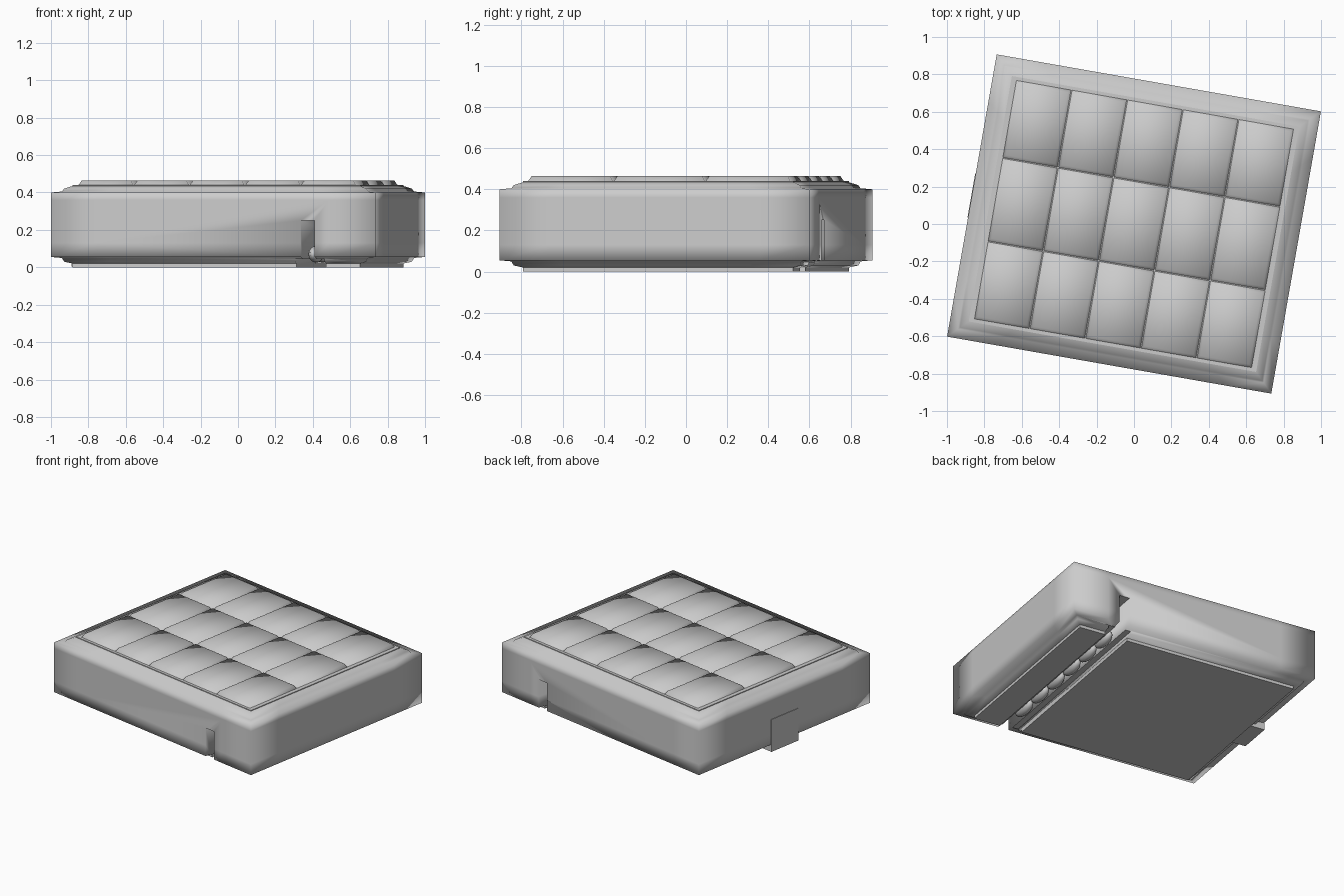
import bpy, bmesh, math
from mathutils import Matrix

if "Cube" in bpy.data.objects:
    bpy.data.objects.remove(bpy.data.objects["Cube"])

TURN = Matrix.Rotation(math.radians(-9.97), 4, 'Z')
HX, HY = 0.88, 0.766          # half sizes of the block before turning

grey = bpy.data.materials.new("plain_grey")
grey.use_nodes = True
grey.diffuse_color = (0.6, 0.6, 0.6, 1)
grey.node_tree.nodes["Principled BSDF"].inputs["Base Color"].default_value = (0.6, 0.6, 0.6, 1)


def finish(bm, name, smooth=False):
    bmesh.ops.recalc_face_normals(bm, faces=bm.faces)
    bm.transform(TURN)
    for f in bm.faces:
        f.smooth = smooth
    mesh = bpy.data.meshes.new(name)
    bm.to_mesh(mesh)
    bm.free()
    mesh.materials.append(grey)
    ob = bpy.data.objects.new(name, mesh)
    bpy.context.collection.objects.link(ob)
    return ob


def rect_ring(bm, hx, hy, z, cut=0.0):
    """Closed loop of vertices round a rectangle, with optional extra points near corners."""
    pts = []
    corners = [(-hx, -hy), (hx, -hy), (hx, hy), (-hx, hy)]
    for i, (x, y) in enumerate(corners):
        nx, ny = corners[(i + 1) % 4]
        pts.append((x, y))
        if cut:
            k = cut / math.hypot(nx - x, ny - y)
            pts += [(x + (nx - x) * t, y + (ny - y) * t) for t in (k, 1 - k)]
    return [bm.verts.new((x, y, z)) for x, y in pts]


def loft(bm, rings):
    for a, b in zip(rings, rings[1:]):
        for i in range(len(a)):
            j = (i + 1) % len(a)
            bm.faces.new((a[i], a[j], b[j], b[i]))
    bm.faces.new(rings[0][::-1])
    bm.faces.new(rings[-1])


def add_box(bm, x0, x1, y0, y1, z0, z1):
    m = Matrix.Translation(((x0 + x1) / 2, (y0 + y1) / 2, (z0 + z1) / 2)) @ \
        Matrix.Diagonal((x1 - x0, y1 - y0, z1 - z0, 1))
    bmesh.ops.create_cube(bm, size=1, matrix=m)


def box(name, *ext):
    bm = bmesh.new()
    add_box(bm, *ext)
    return finish(bm, name)


# Block body: inset and height of each ring, bottom to top
profile = [(0.1, 0.02), (0.06, 0.03), (0.05, 0.05), (0, 0.055), (0, 0.13),
           (0, 0.36), (0, 0.4), (0.05, 0.405), (0.06, 0.42), (0.1, 0.435)]
bm = bmesh.new()
loft(bm, [rect_ring(bm, HX - d, HY - d, z, 0.25) for d, z in profile])
body = finish(bm, "block_body")

# Slot across the underside, wide at the mouth and narrow above
for i, ext in enumerate([(0.475, 0.55, -1, 1, -0.1, 0.25), (0.435, 0.595, -1, 1, -0.1, 0.045)]):
    cutter = box("slot_cutter", *ext)
    cutter.hide_render = True
    mod = body.modifiers.new("slot", 'BOOLEAN')
    mod.operation = 'DIFFERENCE'
    mod.solver = 'EXACT'
    mod.object = cutter
    with bpy.context.temp_override(object=body, active_object=body):
        bpy.ops.object.modifier_apply(modifier=mod.name)
    bpy.data.objects.remove(cutter)
for p in body.data.polygons:
    p.use_smooth = abs(p.normal.z) < 0.999

# Row of rounded bumps inside the slot
bm = bmesh.new()
for i in range(6):
    m = Matrix.Translation((0.512, (i - 2.5) * 0.2, 0.07)) @ Matrix.Diagonal((0.038, 0.095, 0.045, 1))
    bmesh.ops.create_uvsphere(bm, u_segments=12, v_segments=8, radius=1, matrix=m)
finish(bm, "slot_bumps", True)

# Base pads either side of the slot
box("base_pad_large", -0.78, 0.435, -0.666, 0.666, 0, 0.03)
box("base_pad_small", 0.595, 0.78, -0.666, 0.666, 0, 0.03)

# Small tab let into the right side
box("side_tab", -0.883, -0.77, -0.12, 0.12, 0.005, 0.23)

# Top panel
box("top_panel", -0.78, 0.78, -0.666, 0.666, 0.42, 0.44)

# Raised tiles, five by three, with sloping edges
xs = [-0.755, -0.453, -0.151, 0.151, 0.453, 0.755]
ys = [-0.65, -0.2265, 0.2265, 0.65]
bm = bmesh.new()
for x0, x1 in zip(xs, xs[1:]):
    for y0, y1 in zip(ys, ys[1:]):
        hx, hy = (x1 - x0) / 2, (y1 - y0) / 2
        rings = [rect_ring(bm, hx - d, hy - d, z) for d, z in
                 [(0, 0.435), (0.004, 0.442), (0.018, 0.464)]]
        loft(bm, rings)
        bmesh.ops.translate(bm, verts=sum(rings, []), vec=((x0 + x1) / 2, (y0 + y1) / 2, 0))
finish(bm, "top_tiles", True)
